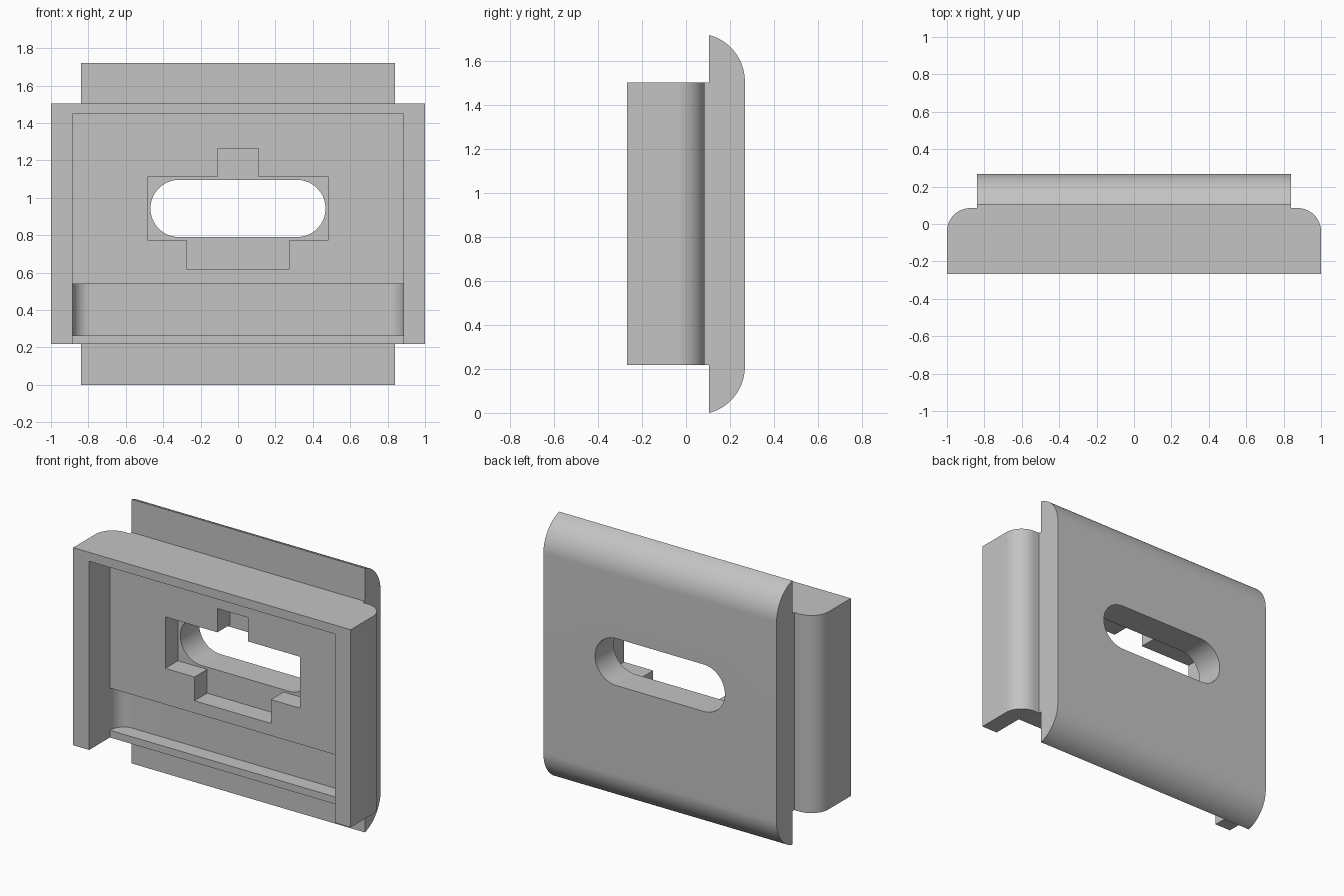
import bpy
import bmesh
from math import cos, sin, radians

cube = bpy.data.objects.get("Cube")
if cube:
    bpy.data.objects.remove(cube, do_unlink=True)

grey = bpy.data.materials.new("light grey")
grey.use_nodes = True
tone = (0.55, 0.55, 0.55, 1)
grey.diffuse_color = tone
grey.node_tree.nodes["Principled BSDF"].inputs["Base Color"].default_value = tone


def arc(cx, cy, r, start, end, steps=20):
    angles = [radians(start + (end - start) * i / steps) for i in range(steps + 1)]
    return [(cx + r * cos(a), cy + r * sin(a)) for a in angles]


def mirrored(half, axis):
    """Close a half profile with its reflection."""
    flip = (lambda p: (-p[0], p[1])) if axis == 0 else (lambda p: (p[0], HEIGHT - p[1]))
    return half + [flip(p) for p in reversed(half)]


def prism(name, profile, axis, lo, hi):
    """Extrude a flat profile along the x, y or z axis."""
    place = {"x": lambda a, b, t: (t, a, b),
             "y": lambda a, b, t: (a, t, b),
             "z": lambda a, b, t: (a, b, t)}[axis]
    bm = bmesh.new()
    ends = [[bm.verts.new(place(a, b, t)) for a, b in profile] for t in (lo, hi)]
    bm.faces.new(ends[0])
    bm.faces.new(ends[1])
    n = len(profile)
    for i in range(n):
        j = (i + 1) % n
        bm.faces.new((ends[0][i], ends[0][j], ends[1][j], ends[1][i]))
    bmesh.ops.recalc_face_normals(bm, faces=bm.faces)
    mesh = bpy.data.meshes.new(name)
    bm.to_mesh(mesh)
    bm.free()
    mesh.materials.append(grey)
    obj = bpy.data.objects.new(name, mesh)
    bpy.context.collection.objects.link(obj)
    return obj


def combine(body, other, operation):
    """Apply a boolean and discard the tool object."""
    bpy.context.view_layer.objects.active = body
    mod = body.modifiers.new(operation.lower(), "BOOLEAN")
    mod.operation, mod.solver, mod.object = operation, "EXACT", other
    bpy.ops.object.modifier_apply(modifier=mod.name)
    bpy.data.objects.remove(other, do_unlink=True)


HEIGHT = 1.72
FRONT, BACK = -0.268, 0.268
LOW, HIGH = 0.218, 1.505
FLOOR = -0.055

# Housing with rounded rear edges
half = [(1, FRONT)] + arc(0.875, -0.04, 0.125, 0, 90)
body = prism("mounting_bracket", mirrored(half, 0), "z", LOW, HIGH)

# Neck and rear plate with rounded top and bottom
neck = prism("neck", [(-0.84, LOW), (0.84, LOW), (0.84, HIGH), (-0.84, HIGH)],
             "y", 0.06, 0.15)
half = [(0.105, 0)] + arc(BACK - 0.219, 0.211, 0.219, -75, 0)[1:]
plate = prism("rear_plate", mirrored(half, 1), "x", -0.84, 0.84)
combine(body, neck, "UNION")
combine(body, plate, "UNION")

# Front recess, open at the bottom
recess = prism("recess", mirrored([(0.885, 0.1), (0.885, 1.447)], 0), "y", -0.4, FLOOR)
combine(body, recess, "DIFFERENCE")

# Deeper groove above the bottom lip, with rounded ends
half = [(0.885, -0.1)] + arc(0.79, -0.05, 0.095, 0, 90)
groove = prism("groove", mirrored(half, 0), "z", 0.265, 0.54)
combine(body, groove, "DIFFERENCE")

# Stepped pocket
half = [(0.275, 0.62), (0.275, 0.775), (0.485, 0.775),
        (0.485, 1.11), (0.11, 1.11), (0.11, 1.265)]
pocket = prism("pocket", mirrored(half, 0), "y", -0.15, 0.075)
combine(body, pocket, "DIFFERENCE")

# Rounded through slot
slot = prism("slot", mirrored(arc(0.315, 0.943, 0.153, -90, 90, 32), 0), "y", 0, 0.4)
combine(body, slot, "DIFFERENCE")

bpy.ops.object.select_all(action="DESELECT")
body.select_set(True)
bpy.context.view_layer.objects.active = body
bpy.ops.object.shade_smooth_by_angle(angle=radians(30))
